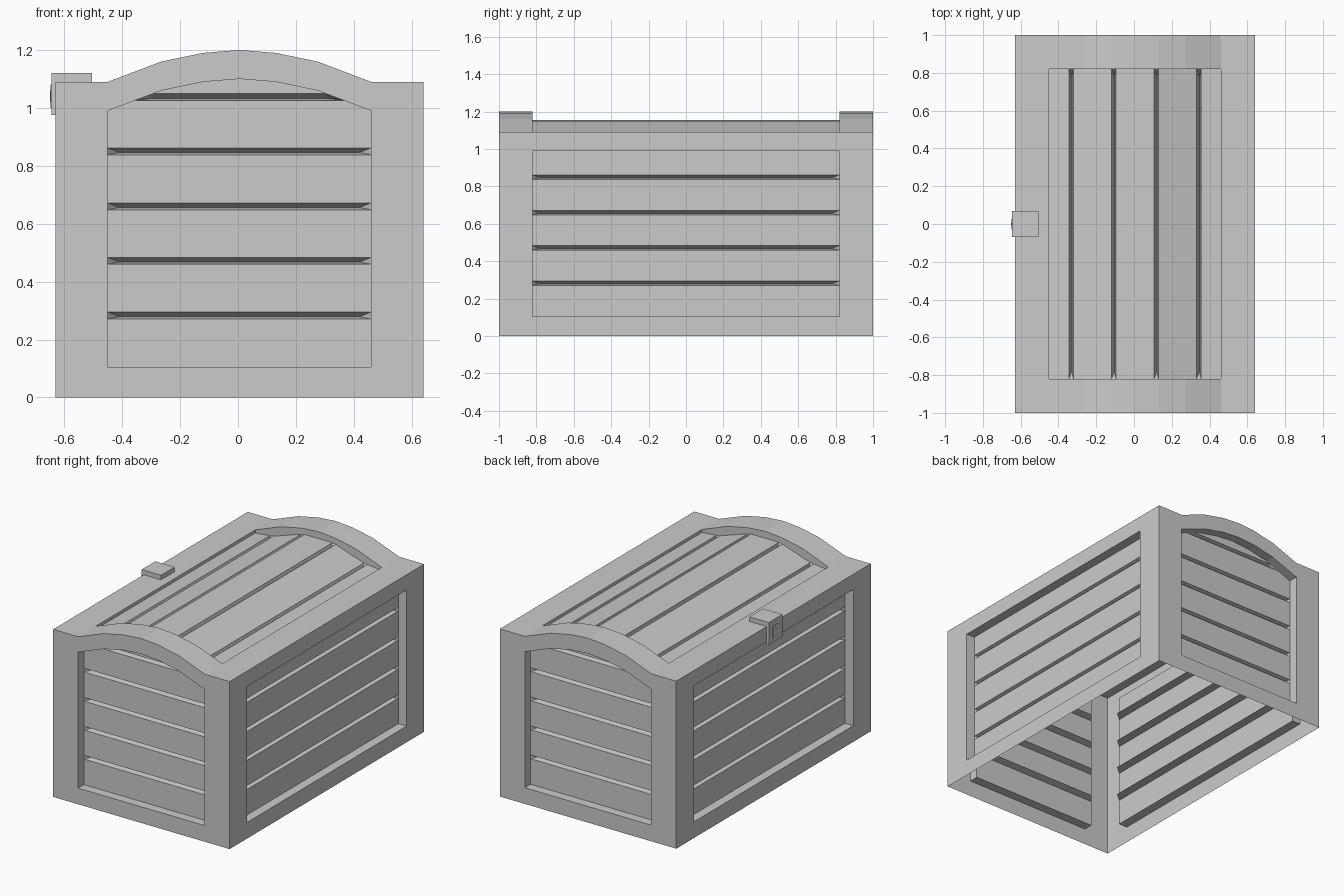
import bpy, bmesh, math
from mathutils import Vector as V

if "Cube" in bpy.data.objects:
    bpy.data.objects.remove(bpy.data.objects["Cube"])

CX = 0.005                      # body is slightly off centre because of the latch
HX, HY, TOP = 0.635, 1.0, 1.09  # half width, half length, shoulder height
OX, OY = 0.455, 0.82            # half sizes of the framed openings
LOW, HIGH = 0.105, 0.99         # bottom and top of the side openings
RECESS, GAP, DEPTH = 0.06, 0.024, 0.05

mat = bpy.data.materials.new("plain grey")
mat.use_nodes = True
mat.diffuse_color = (0.6, 0.6, 0.6, 1)
bsdf = next(n for n in mat.node_tree.nodes if n.type == 'BSDF_PRINCIPLED')
bsdf.inputs["Base Color"].default_value = (0.6, 0.6, 0.6, 1)
bsdf.inputs["Roughness"].default_value = 0.8


def finish(bm, name):
    bmesh.ops.remove_doubles(bm, verts=bm.verts, dist=0.0005)
    mesh = bpy.data.meshes.new(name)
    bm.to_mesh(mesh)
    bm.free()
    mesh.materials.append(mat)
    ob = bpy.data.objects.new(name, mesh)
    ob.location.x = CX
    bpy.context.collection.objects.link(ob)
    return ob


def face(bm, pts, hint):
    """Add a polygon whose normal points along hint."""
    clean = [p for i, p in enumerate(pts) if (p - pts[i - 1]).length > 1e-5]
    f = bm.faces.new([bm.verts.new(p) for p in clean])
    f.normal_update()
    if f.normal.dot(hint) < 0:
        f.normal_flip()


def groove(bm, a0, a1, b0, b1, inward, bias):
    """V groove between mouth edges a and b, with tapered ends."""
    along = (a1 - a0).normalized() * DEPTH * 0.8
    p0 = a0.lerp(b0, bias) + inward * DEPTH + along
    p1 = a1.lerp(b1, bias) + inward * DEPTH - along
    for pts in ([a0, a1, p1, p0], [b0, b1, p1, p0], [a0, b0, p0], [a1, b1, p1]):
        face(bm, pts, -inward)


def band(poly, lo, hi):
    """Part of a convex outline between two heights."""
    pts = [p for p in poly if lo <= p[1] <= hi]
    for h in (lo, hi):
        for p, q in zip(poly, poly[1:] + poly[:1]):
            if (p[1] - h) * (q[1] - h) < 0:
                t = (h - p[1]) / (q[1] - p[1])
                pts.append((p[0] + t * (q[0] - p[0]), h))
    cu = sum(p[0] for p in pts) / len(pts)
    cv = sum(p[1] for p in pts) / len(pts)
    return sorted(pts, key=lambda p: math.atan2(p[1] - cv, p[0] - cu))


def wall(frame, name, outer, inner, gaps, place, out):
    """Framed wall: rim and reveal go to the frame, recessed planks to their own object."""
    n = len(outer)
    mid = place((0, 0.55), 0)
    for i in range(n):
        j = (i + 1) % n
        face(frame, [place(outer[i], 0), place(outer[j], 0),
                     place(inner[j], 0), place(inner[i], 0)], out)
        if inner[i] != inner[j]:
            a, b = place(inner[i], 0), place(inner[j], 0)
            face(frame, [a, b, place(inner[j], RECESS), place(inner[i], RECESS)],
                 mid - (a + b) / 2)
    bm = bmesh.new()
    poly = list(dict.fromkeys(inner))
    edges = [-1] + [g + s * GAP / 2 for g in gaps for s in (-1, 1)] + [2]
    for lo, hi in zip(edges[::2], edges[1::2]):
        face(bm, [place(p, RECESS) for p in band(poly, lo, hi)], out)
    for lo, hi in zip(edges[1:-1:2], edges[2:-1:2]):
        strip = band(poly, lo, hi)
        ends = []
        for h in (lo, hi):
            row = sorted(p for p in strip if abs(p[1] - h) < 1e-6)
            ends += [place(row[0], RECESS), place(row[-1], RECESS)]
        groove(bm, *ends, -out, 0.33)
    finish(bm, name)


def mirrored(half):
    return [(-x, z) for x, z in reversed(half) if x > 0] + half


arch = mirrored([(0, 1.2), (0.125, 1.19), (0.27, 1.16), (OX, TOP)])
frame = bmesh.new()

# Arched end walls
under = [(x, z - 0.1) for x, z in arch]
outer = [(-HX, 0), (HX, 0), (HX, TOP)] + arch[::-1] + [(-HX, TOP)]
inner = [(-OX, LOW), (OX, LOW), under[-1]] + under[::-1] + [under[0]]
for s, name in ((-1, "front_planks"), (1, "back_planks")):
    wall(frame, name, outer, inner, [0.283, 0.472, 0.66, 0.85, 1.037],
         lambda p, d, s=s: V((p[0], s * (HY - d), p[1])), V((0, s, 0)))

# Long side walls
outer = [(-HY, 0), (HY, 0), (HY, TOP), (-HY, TOP)]
inner = [(-OY, LOW), (OY, LOW), (OY, HIGH), (-OY, HIGH)]
for s, name in ((1, "left_planks"), (-1, "right_planks")):
    wall(frame, name, outer, inner, [0.283, 0.472, 0.66, 0.85],
         lambda p, d, s=s: V((s * (HX - d), p[0], p[1])), V((s, 0, 0)))

# Lid rim: flat side rails, arched end bands and the reveal down to the planks
up = V((0, 0, 1))
g1, g2, w = 0.1125, 0.338, GAP / 2
lid = mirrored([(g1 - w, 1.155), (g1 + w, 1.15), (g2 - w, 1.083),
                (g2 + w, 1.08), (OX, 1.07)])
for s in (-1, 1):
    face(frame, [V((s * x, y, TOP)) for x, y in
                 ((OX, -HY), (HX, -HY), (HX, HY), (OX, HY))], up)
    face(frame, [V((s * OX, y, z)) for y, z in
                 ((-OY, TOP), (OY, TOP), (OY, lid[-1][1]), (-OY, lid[-1][1]))],
         V((-s, 0, 0)))
    for (xa, za), (xb, zb) in zip(arch, arch[1:]):
        face(frame, [V((xa, s * OY, za)), V((xb, s * OY, zb)),
                     V((xb, s * HY, zb)), V((xa, s * HY, za))], up)
    face(frame, [V((x, s * OY, z)) for x, z in arch + lid[::-1]], V((0, -s, 0)))
finish(frame, "chest_frame")

# Lid planks with grooves running lengthwise
bm = bmesh.new()
for i, ((xa, za), (xb, zb)) in enumerate(zip(lid, lid[1:])):
    ends = [V((xa, -OY, za)), V((xa, OY, za)), V((xb, -OY, zb)), V((xb, OY, zb))]
    if i % 2:
        groove(bm, *ends, -up, 0.67)
    else:
        face(bm, [ends[0], ends[1], ends[3], ends[2]], up)
finish(bm, "lid_planks")


def box(name, lo, hi):
    bm = bmesh.new()
    bmesh.ops.create_cube(bm, size=1)
    for v in bm.verts:
        v.co = V([(a + b) / 2 + c * (b - a) for a, b, c in zip(lo, hi, v.co)])
    return finish(bm, name)


# Latch folded over the right edge, with a small lock plate
box("latch_top", (-0.65, -0.07, TOP), (-0.51, 0.07, 1.12))
box("latch_front", (-0.65, -0.07, 0.975), (-HX, 0.07, TOP))
box("lock_plate", (-0.653, -0.03, 1.0), (-0.65, 0.03, 1.08))
box("keyhole", (-0.655, -0.008, 1.02), (-0.653, 0.008, 1.06))
